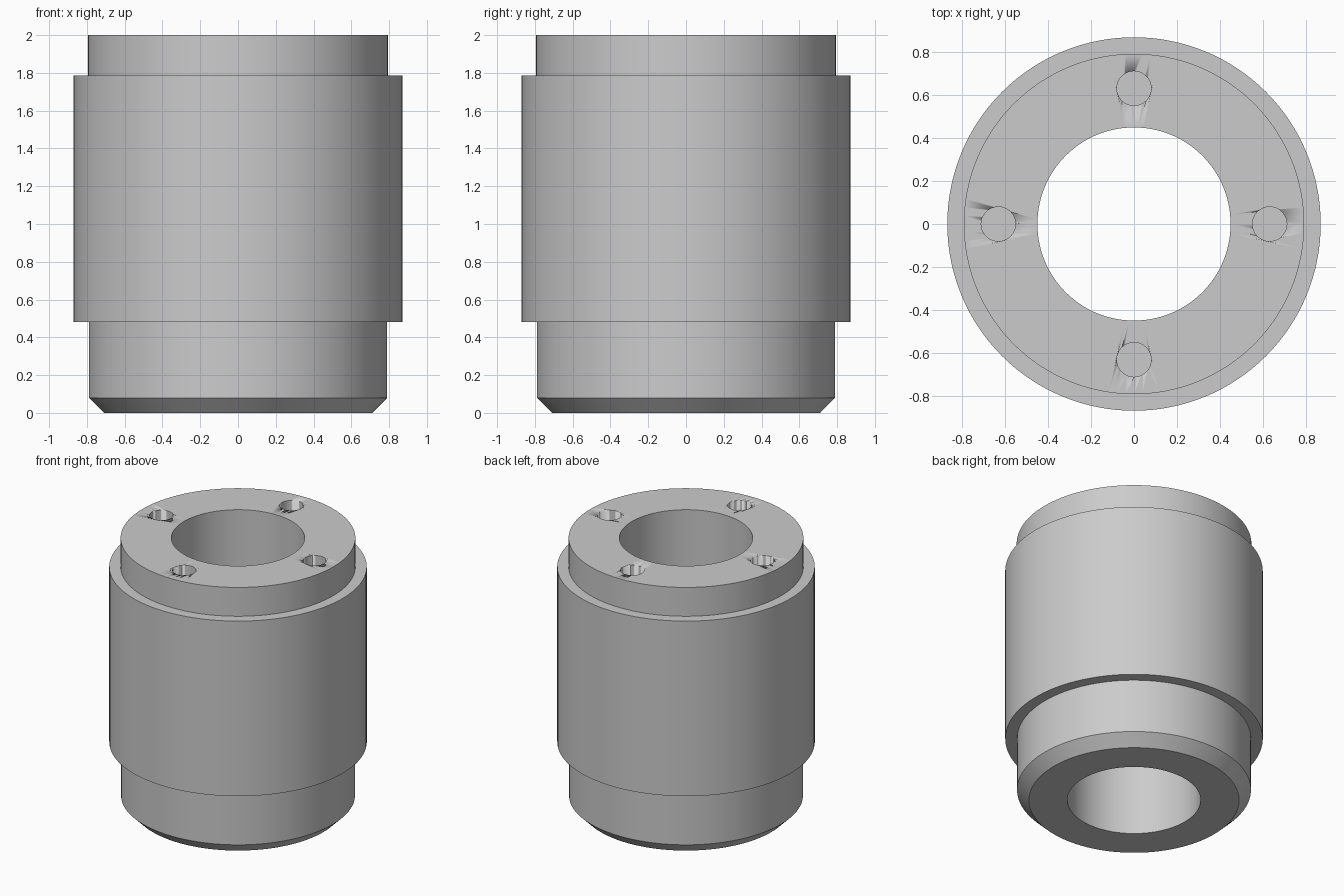
import bpy
import bmesh
from math import cos, sin, pi, radians

cube = bpy.data.objects.get("Cube")
if cube:
    bpy.data.objects.remove(cube, do_unlink=True)

grey = bpy.data.materials.new("plain_grey")
grey.use_nodes = True
colour = (0.6, 0.6, 0.6, 1)
grey.diffuse_color = colour
grey.node_tree.nodes["Principled BSDF"].inputs["Base Color"].default_value = colour


def lathe(name, profile, steps, closed):
    """Revolve an (r, z) profile around the z axis."""
    bm = bmesh.new()
    verts = [bm.verts.new((r, 0, z)) for r, z in profile]
    edges = [bm.edges.new(pair) for pair in zip(verts, verts[1:])]
    if closed:
        edges.append(bm.edges.new((verts[-1], verts[0])))
    bmesh.ops.spin(bm, geom=verts + edges, axis=(0, 0, 1), cent=(0, 0, 0),
                   angle=2 * pi, steps=steps)
    bmesh.ops.remove_doubles(bm, verts=bm.verts, dist=1e-4)
    bmesh.ops.recalc_face_normals(bm, faces=bm.faces)
    return finish(name, bm)


def finish(name, bm):
    mesh = bpy.data.meshes.new(name)
    bm.to_mesh(mesh)
    bm.free()
    mesh.materials.append(grey)
    obj = bpy.data.objects.new(name, mesh)
    bpy.context.collection.objects.link(obj)
    bpy.ops.object.select_all(action="DESELECT")
    obj.select_set(True)
    bpy.context.view_layer.objects.active = obj
    bpy.ops.object.shade_smooth_by_angle(angle=radians(30))
    return obj


# Stepped sleeve with a straight bore and a chamfered foot
BORE, FOOT, NECK, BODY = 0.45, 0.79, 0.793, 0.87
sleeve = lathe("bushing_sleeve", [
    (BORE, 0), (FOOT - 0.08, 0), (FOOT, 0.08), (FOOT, 0.48), (BODY, 0.48),
    (BODY, 1.785), (NECK, 1.785), (NECK, 2), (BORE, 2)], 128, True)

# Four blind holes in the top face
HOLE_R, HOLE_RING, HOLE_DEPTH = 0.08, 0.632, 0.4
bm = bmesh.new()
for i in range(4):
    made = bmesh.ops.create_cone(bm, cap_ends=True, segments=48, radius1=HOLE_R,
                                 radius2=HOLE_R, depth=2 * HOLE_DEPTH)
    a = i * pi / 2
    bmesh.ops.translate(bm, verts=made["verts"],
                        vec=(HOLE_RING * cos(a), HOLE_RING * sin(a), 2))
drill = finish("hole_cutter", bm)
drill.hide_render = True
drill.hide_set(True)

holes = sleeve.modifiers.new("bolt_holes", "BOOLEAN")
holes.operation = "DIFFERENCE"
holes.solver = "EXACT"
holes.object = drill
